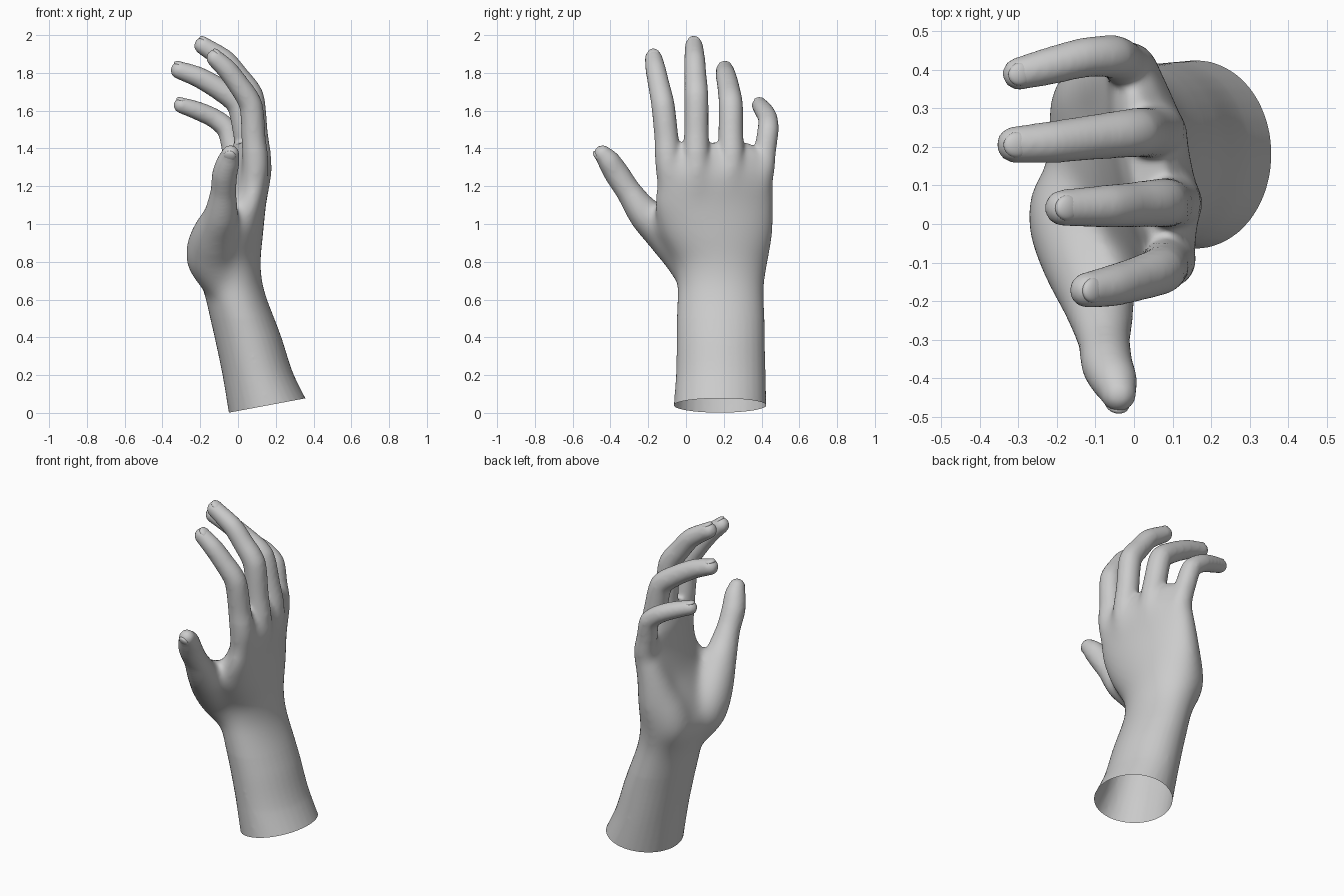
import bpy, bmesh, math
from mathutils import Vector, Matrix

if "Cube" in bpy.data.objects:
    bpy.data.objects.remove(bpy.data.objects["Cube"])

SUB, SIDES = 6, 32


def spline(stations, firm=.3):
    """Catmull-Rom, partly straightened, through stations; (values, tangent) pairs."""
    s = [Vector(p) for p in stations]
    out = []
    for i in range(len(s) - 1):
        a, b, c, d = s[max(i - 1, 0)], s[i], s[i + 1], s[min(i + 2, len(s) - 1)]
        last = i == len(s) - 2
        for k in range(SUB + (1 if last else 0)):
            t = k / SUB
            v = 0.5 * (2 * b + (c - a) * t + (2 * a - 5 * b + 4 * c - d) * t * t
                       + (3 * b - 3 * c + d - a) * t ** 3)
            g = 0.5 * ((c - a) + 2 * (2 * a - 5 * b + 4 * c - d) * t
                       + 3 * (3 * b - 3 * c + d - a) * t * t)
            out.append((v.lerp(b.lerp(c, t), firm), Vector(g[:3]).normalized()))
    return out


def frame(t):
    b = Vector((0, 1, 0))
    b = (b - t * b.dot(t)).normalized()
    return b.cross(t), b


def loft(bm, stations, flat=False, tip=True):
    """Elliptical tube: station = x, y, z, thickness radius, width radius, tilt."""
    path = spline(stations)
    if tip:
        v, t = path[-1]
        for k in range(1, 6):
            w = v.copy()
            ang = k * math.pi / 2 / 5.4
            for j in range(3):
                w[j] += t[j] * v[3] * math.sin(ang)
            w[3] *= math.cos(ang)
            w[4] *= math.cos(ang)
            path.append((w, t))
    rings = []
    for v, t in path:
        if flat:
            t = Vector((0, 0, 1))
        a, b = frame(t)
        rot = Matrix.Rotation(v[5], 3, t)
        a, b = rot @ a, rot @ b
        c = Vector(v[:3])
        rings.append([bm.verts.new(c + a * v[3] * math.cos(q) + b * v[4] * math.sin(q))
                      for q in (2 * math.pi * i / SIDES for i in range(SIDES))])
    faces = [bm.faces.new(rings[0][::-1]), bm.faces.new(rings[-1])]
    for r, s in zip(rings, rings[1:]):
        for i in range(SIDES):
            j = (i + 1) % SIDES
            faces.append(bm.faces.new((r[i], r[j], s[j], s[i])))
    bmesh.ops.recalc_face_normals(bm, faces=faces)


def round_tube(bm, pts):
    loft(bm, [(x, y, z, r, r, 0) for x, y, z, r in pts])


bm = bmesh.new()

# Forearm, wrist and palm
loft(bm, [(.195, .178, -.06, .234, .251, 0), (.107, .184, .2, .189, .237, 0),
          (.053, .184, .4, .177, .233, 0), (-.008, .183, .6, .163, .232, 0),
          (-.037, .185, .7, .165, .234, .03), (-.055, .182, .8, .175, .254, .08),
          (-.022, .16, .95, .153, .305, .13), (.018, .15, 1.1, .12, .322, .18),
          (.045, .158, 1.25, .105, .315, .2), (.042, .155, 1.36, .08, .3, .2),
          (.042, .12, 1.43, .045, .215, .2)], flat=True, tip=False)

# Fingers, each running from inside the palm to the tip
fingers = {
    "index": [(.04, -.05, .98, .06), (.092, -.09, 1.27, .072), (.083, -.103, 1.45, .064),
              (.068, -.122, 1.63, .062), (.0, -.145, 1.742, .057),
              (-.06, -.161, 1.82, .054), (-.122, -.172, 1.878, .047)],
    "middle": [(.055, .06, 1.0, .06), (.107, .055, 1.26, .075), (.093, .055, 1.48, .065),
               (.073, .055, 1.675, .064), (.0, .05, 1.782, .059),
               (-.07, .046, 1.868, .056), (-.185, .042, 1.944, .048)],
    "ring": [(.035, .18, 1.0, .06), (.07, .235, 1.27, .073), (.04, .237, 1.48, .066),
             (.002, .237, 1.635, .064), (-.1, .226, 1.715, .059),
             (-.21, .213, 1.778, .055), (-.31, .206, 1.814, .048)],
    "little": [(0, .3, .95, .06), (.0, .398, 1.25, .069), (-.025, .417, 1.38, .059),
               (-.055, .435, 1.5, .056), (-.13, .432, 1.562, .052),
               (-.22, .41, 1.602, .049), (-.3, .39, 1.628, .043)],
}
for pts in fingers.values():
    round_tube(bm, pts)

# Thumb with the thick pad at its root
thumb = [(-.04, .1, .66, .12), (-.13, .04, .82, .148), (-.125, -.07, .93, .13),
         (-.09, -.212, 1.05, .092), (-.078, -.302, 1.17, .068),
         (-.07, -.365, 1.265, .067), (-.05, -.41, 1.335, .06), (-.04, -.442, 1.372, .047)]
round_tube(bm, thumb)

# Pad on the little-finger side of the palm
round_tube(bm, [(-.03, .25, .62, .1), (-.095, .295, .82, .13),
                (-.05, .35, 1.02, .108), (-.02, .39, 1.2, .075)])

# Web between thumb and index finger
round_tube(bm, [(-.06, -.13, .98, .075), (0, -.1, 1.06, .06), (.05, -.07, 1.14, .06)])

mesh = bpy.data.meshes.new("hand")
bm.to_mesh(mesh)
bm.free()
hand = bpy.data.objects.new("hand", mesh)
bpy.context.collection.objects.link(hand)
bpy.context.view_layer.objects.active = hand
hand.select_set(True)


def smooth(iterations, group=""):
    m = hand.modifiers.new("soften", 'SMOOTH')
    m.factor, m.iterations, m.vertex_group = .5, iterations, group
    bpy.ops.object.modifier_apply(modifier=m.name)


# Fuse the parts into one skin, blending the palm more strongly
fuse = hand.modifiers.new("fuse", 'REMESH')
fuse.mode, fuse.voxel_size = 'VOXEL', .01
bpy.ops.object.modifier_apply(modifier="fuse")
smooth(12)
palm = hand.vertex_groups.new(name="palm")
for v in hand.data.vertices:
    x, y, z = v.co
    w = min((z - .5) / .15, (1.38 - z) / .15, (y + .25) / .15, 1)
    if w > 0:
        palm.add([v.index], w, 'REPLACE')
smooth(130, "palm")

# Open, slanted cut at the end of the forearm
bm = bmesh.new()
bm.from_mesh(hand.data)
bmesh.ops.bisect_plane(bm, geom=bm.verts[:] + bm.edges[:] + bm.faces[:],
                       plane_co=(-.05, 0, .001), plane_no=(-.075, 0, .4), clear_inner=True)
bm.to_mesh(hand.data)
bm.free()
for p in hand.data.polygons:
    p.use_smooth = True


def nail(name, pts, on_side=False):
    """Thin oval plate set into the back of a fingertip."""
    p, q = Vector(pts[-2][:3]), Vector(pts[-1][:3])
    t = (q - p).normalized()
    a, b = frame(t)
    if on_side:
        a, b = -b, a
    r = pts[-1][3]
    c = q + t * r * .05 + a * r * .6
    basis = Matrix((t, b, a)).transposed().to_4x4()
    m = bpy.data.meshes.new(name)
    nb = bmesh.new()
    bmesh.ops.create_uvsphere(nb, u_segments=24, v_segments=12, radius=1)
    nb.transform(Matrix.Translation(c) @ basis @ Matrix.Diagonal((r * .8, r * .7, r * .36, 1)))
    for f in nb.faces:
        f.smooth = True
    nb.to_mesh(m)
    nb.free()
    bpy.context.collection.objects.link(bpy.data.objects.new(name, m))


# Nails
for key, pts in fingers.items():
    nail(key + "_nail", pts)
nail("thumb_nail", thumb, on_side=True)
